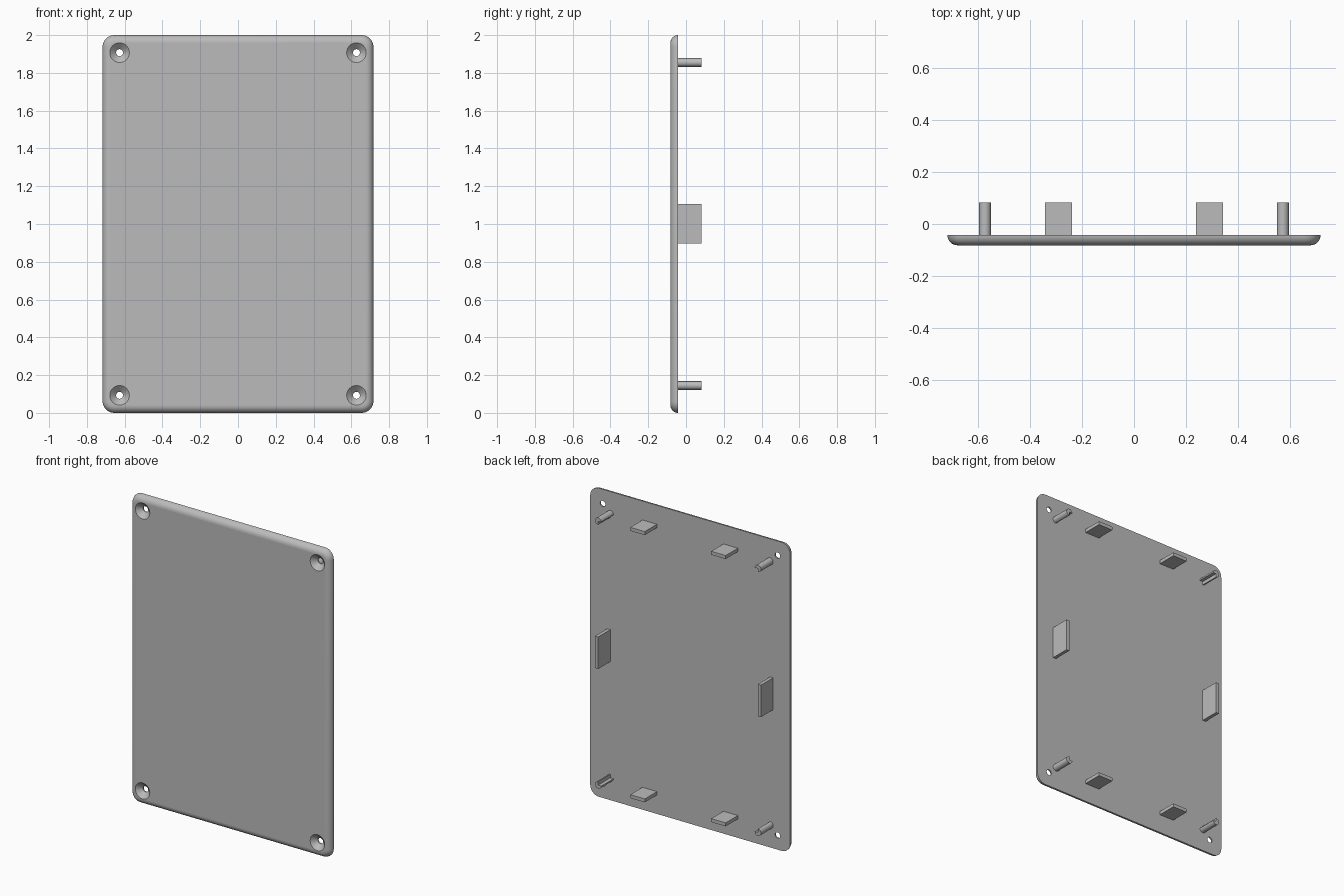
import bpy, bmesh
from math import sin, cos, pi, radians

cube = bpy.data.objects.get("Cube")
if cube:
    bpy.data.objects.remove(cube, do_unlink=True)

GREY = (0.5, 0.5, 0.5, 1)
mat = bpy.data.materials.new("plain grey")
mat.use_nodes = True
mat.diffuse_color = GREY
mat.node_tree.nodes["Principled BSDF"].inputs["Base Color"].default_value = GREY

FRONT, BACK, TIP = -0.082, -0.043, 0.082   # depth of plate faces and tab ends
MID = 1.0                                  # height of the plate centre
HALF_W = 0.717
SIGNS = [(sx, sz) for sx in (-1, 1) for sz in (-1, 1)]


def loft(bm, rings):
    """Closed solid through rings of (points in x/z, depth y)."""
    loops = [[bm.verts.new((x, y, z)) for x, z in pts] for pts, y in rings]
    for a, b in zip(loops, loops[1:]):
        for i in range(len(a)):
            j = (i + 1) % len(a)
            bm.faces.new((a[i], a[j], b[j], b[i]))
    bm.faces.new(loops[0])
    bm.faces.new(loops[-1][::-1])


def make(name, solids):
    bm = bmesh.new()
    for rings in solids:
        loft(bm, rings)
    bmesh.ops.recalc_face_normals(bm, faces=bm.faces)
    mesh = bpy.data.meshes.new(name)
    bm.to_mesh(mesh)
    bm.free()
    mesh.materials.append(mat)
    obj = bpy.data.objects.new(name, mesh)
    bpy.context.collection.objects.link(obj)
    return obj


def smooth(obj):
    bpy.ops.object.select_all(action='DESELECT')
    obj.select_set(True)
    bpy.context.view_layer.objects.active = obj
    bpy.ops.object.shade_smooth_by_angle(angle=radians(30))
    # keep the broad front and back faces perfectly flat
    for p in obj.data.polygons:
        if abs(p.normal.y) > 0.999:
            p.use_smooth = False


def circle(cx, cz, r, n=32):
    return [(cx + r * cos(2 * pi * i / n), cz + r * sin(2 * pi * i / n)) for i in range(n)]


def rounded_rect(inset, radius=0.062, steps=8):
    pts = []
    for k, (sx, sz) in enumerate([(1, 1), (-1, 1), (-1, -1), (1, -1)]):
        for i in range(steps + 1):
            a = (k + i / steps) * pi / 2
            pts.append((sx * (HALF_W - radius) + (radius - inset) * cos(a),
                        MID + sz * (1 - radius) + (radius - inset) * sin(a)))
    return pts


def box(name, x0, x1, z0, z1):
    pts = [(x0, z0), (x1, z0), (x1, z1), (x0, z1)]
    return make(name, [[(pts, BACK - 0.01), (pts, TIP)]])


# Plate with a rounded front rim
fillet = BACK - FRONT
rings = []
for i in range(9):
    a = i / 8 * pi / 2
    rings.append((rounded_rect(fillet * (1 - cos(a))), BACK - fillet * sin(a)))
plate = make("cover_plate", [rings])

# Countersunk screw holes
screw_cuts = []
for sx, sz in SIGNS:
    cx, cz = sx * 0.627, MID + sz * 0.907
    screw_cuts.append([(circle(cx, cz, r), y) for r, y in
                       ((0.052, FRONT - 0.02), (0.052, FRONT),
                        (0.0185, BACK - 0.008), (0.0185, BACK + 0.02))])
cutter = make("screw_hole_cutter", screw_cuts)
cutter.hide_render = True
cut = plate.modifiers.new("screw_holes", 'BOOLEAN')
cut.operation = 'DIFFERENCE'
cut.solver = 'EXACT'
cut.object = cutter
bpy.context.view_layer.objects.active = plate
bpy.ops.object.modifier_apply(modifier=cut.name)
bpy.data.objects.remove(cutter, do_unlink=True)
smooth(plate)

# Corner pegs, each notched on the quarter facing the plate centre
PEG_X, PEG_Z, PEG_R = 0.5725, 0.855, 0.0225
for sx, sz in SIGNS:
    pts = [(sx * PEG_X, MID + sz * PEG_Z)]
    for i in range(25):
        a = -pi / 2 + i / 24 * 1.5 * pi
        # arc sweeps every quarter except the inward one
        pts.append((sx * (PEG_X + PEG_R * cos(a)), MID + sz * (PEG_Z + PEG_R * sin(a))))
    peg = make(("left" if sx > 0 else "right") + ("_upper" if sz > 0 else "_lower") + "_corner_peg",
               [[(pts, BACK - 0.01), (pts, TIP)]])
    smooth(peg)

# Flat locating tabs: two along the top and bottom, one on each side
for sx, sz in SIGNS:
    z0, z1 = sorted((MID + sz * PEG_Z, MID + sz * (PEG_Z + PEG_R)))
    x0, x1 = sorted((sx * 0.238, sx * 0.342))
    box(("left" if sx > 0 else "right") + ("_upper" if sz > 0 else "_lower") + "_tab", x0, x1, z0, z1)
for sx in (-1, 1):
    x0, x1 = sorted((sx * PEG_X, sx * (PEG_X + PEG_R)))
    box(("left" if sx > 0 else "right") + "_side_tab", x0, x1, MID - 0.102, MID + 0.105)
